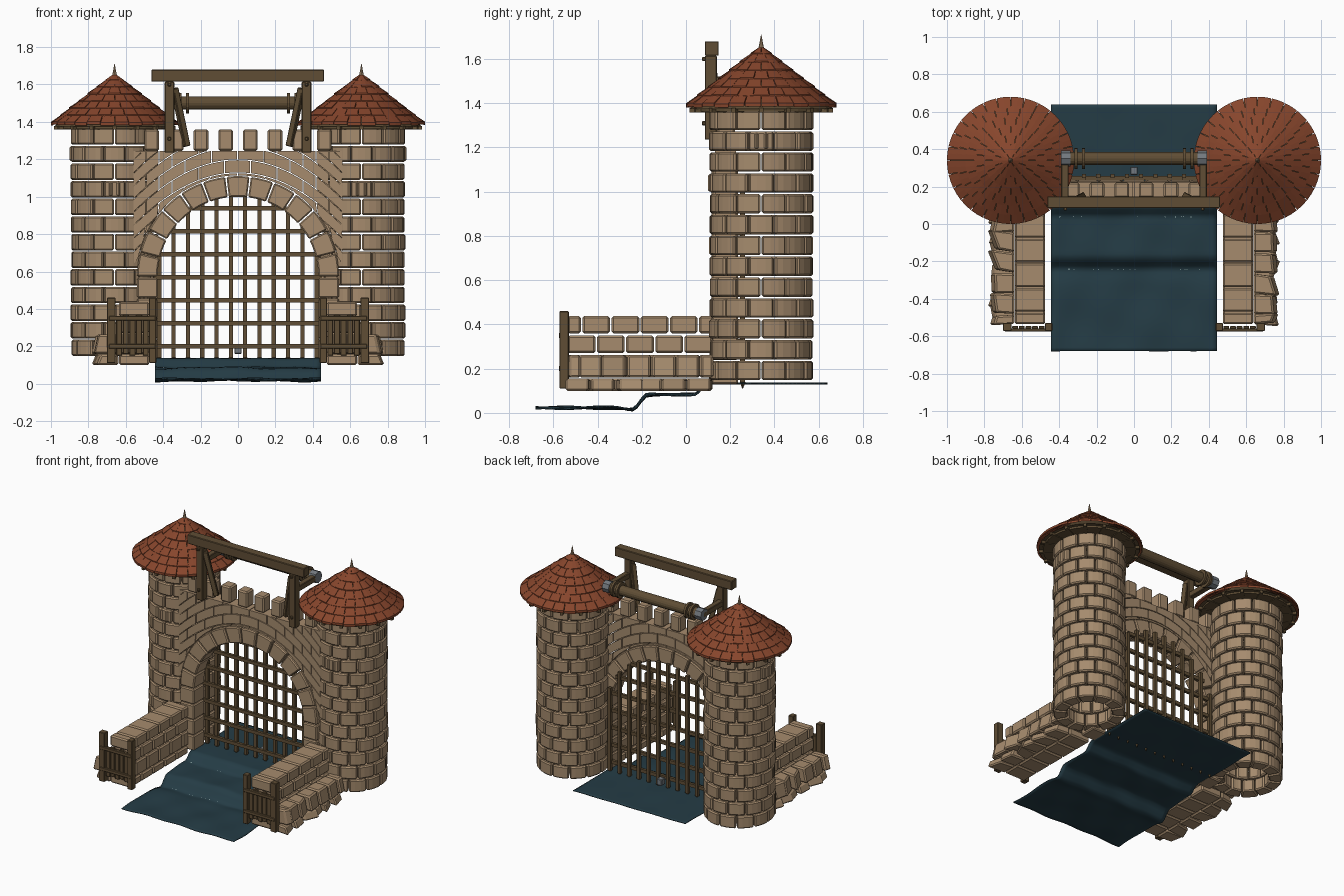
import bpy, bmesh, math, random
from mathutils import Vector, Matrix
from math import sin, cos, pi, hypot

random.seed(4)
cube = bpy.data.objects.get("Cube")
if cube:
    bpy.data.objects.remove(cube, do_unlink=True)


def material(name, rgb):
    m = bpy.data.materials.new(name)
    m.use_nodes = True
    m.diffuse_color = (*rgb, 1)
    bsdf = next(n for n in m.node_tree.nodes if n.type == 'BSDF_PRINCIPLED')
    bsdf.inputs["Base Color"].default_value = (*rgb, 1)
    bsdf.inputs["Roughness"].default_value = 0.9
    return m


STONE = material("sandstone", (0.38, 0.26, 0.155))
TILE = material("clay tile", (0.24, 0.06, 0.025))
WOOD = material("dark wood", (0.115, 0.075, 0.035))
WATER = material("deep water", (0.018, 0.045, 0.06))
FOAM = material("foam", (0.55, 0.72, 0.68))
IRON = material("iron", (0.17, 0.19, 0.21))


def finish(bm, name, mat, bevel=0.0, smooth=False):
    bmesh.ops.remove_doubles(bm, verts=bm.verts, dist=0.0002)
    bmesh.ops.recalc_face_normals(bm, faces=bm.faces)
    me = bpy.data.meshes.new(name)
    bm.to_mesh(me)
    bm.free()
    me.materials.append(mat)
    ob = bpy.data.objects.new(name, me)
    bpy.context.collection.objects.link(ob)
    if bevel:
        mod = ob.modifiers.new("Bevel", 'BEVEL')
        mod.width = bevel
        mod.segments = 1
        mod.limit_method = 'ANGLE'
        mod.angle_limit = 0.7
    if smooth:
        for p in me.polygons:
            p.use_smooth = True
    return ob


def block(bm, f, n=1):
    """Closed block: unit box mapped by f(u, v, w), cut n times along u."""
    rings = [[bm.verts.new(f(i / n, v, w)) for v, w in ((0, 0), (1, 0), (1, 1), (0, 1))]
             for i in range(n + 1)]
    for a, b in zip(rings, rings[1:]):
        for k in range(4):
            bm.faces.new((a[k], a[k - 1], b[k - 1], b[k]))
    bm.faces.new(rings[0])
    bm.faces.new(rings[-1][::-1])


def box(bm, x0, x1, y0, y1, z0, z1):
    block(bm, lambda u, v, w: (x0 + u * (x1 - x0), y0 + v * (y1 - y0), z0 + w * (z1 - z0)))


def beam(bm, a, b, t):
    """Square bar from a to b."""
    a, b = Vector(a), Vector(b)
    q = (b - a).to_track_quat('Z', 'Y')
    block(bm, lambda u, v, w: a.lerp(b, w) + q @ Vector(((u - .5) * t, (v - .5) * t, 0)))


def sector(bm, c, a0, a1, r0, r1, z0, z1, n=3):
    def f(u, v, w):
        a, r = a0 + u * (a1 - a0), r0 + v * (r1 - r0)
        return c[0] + r * cos(a), c[1] + r * sin(a), z0 + w * (z1 - z0)
    block(bm, f, n)


def rod(bm, p, r, r2, length, axis='Z', n=16):
    m = Matrix.Translation(p) @ (Matrix.Rotation(pi / 2, 4, 'Y') if axis == 'X' else Matrix())
    bmesh.ops.create_cone(bm, cap_ends=True, segments=n, radius1=r, radius2=r2,
                          depth=length, matrix=m)


# Round towers, roofs and finials
EAVE, PEAK, RR = 1.385, 1.65, 0.34
for s, side in ((1, "left"), (-1, "right")):
    c = (0.66 * s, 0.34)
    bm = bmesh.new()
    rows, count = 13, 12
    step, h = 2 * pi / count, 1.225 / rows
    for k in range(rows):
        z = 0.148 + k * h
        for i in range(count):
            a = (i + 0.5 * (k % 2)) * step
            sector(bm, c, a + 0.015, a + step - 0.015, 0.145,
                   0.233 + random.uniform(-0.003, 0.004), z, z + h - 0.007)
    # narrow jamb stones beside the arrow slits
    for a, z in ((-pi / 2, 1.0), (0 if s > 0 else pi, 1.19)):
        for d in (-0.13, 0.05):
            sector(bm, c, a + d, a + d + 0.08, 0.2, 0.242, z, z + 0.08, 1)
    finish(bm, side + "_tower_stones", STONE, 0.009)

    bm = bmesh.new()
    rod(bm, (*c, 1.5), 0.325, 0.004, 0.25, n=32)
    rod(bm, (*c, 1.37), 0.3, 0.3, 0.016, n=32)
    for i in range(16):
        a = i * pi / 8
        beam(bm, (c[0] + .2 * cos(a), c[1] + .2 * sin(a), 1.368),
             (c[0] + .325 * cos(a), c[1] + .325 * sin(a), 1.368), 0.02)
    finish(bm, side + "_roof_frame", WOOD)

    bm = bmesh.new()
    courses = 7
    for k in range(courses):
        r1 = RR * (1 - k / courses)
        r0 = max(r1 - RR / courses - 0.012, 0.003)
        n = (28, 25, 22, 18, 14, 10, 6)[k]
        for i in range(n):
            a0 = (i + 0.5 * (k % 2)) * 2 * pi / n
            lift = random.uniform(0.002, 0.008)

            def tile(u, v, w):
                r = r0 + v * (r1 - r0)
                a = a0 + (0.02 + u * 0.96) * 2 * pi / n
                z = PEAK - (PEAK - EAVE) * r / RR + v * lift + (w - 0.4) * 0.016
                return c[0] + r * cos(a), c[1] + r * sin(a), z
            block(bm, tile, 2)
    finish(bm, side + "_roof_tiles", TILE)

    bm = bmesh.new()
    rod(bm, (*c, 1.675), 0.014, 0.001, 0.07, n=8)
    finish(bm, side + "_roof_finial", STONE)

# Gate arch: voussoirs and jambs
CZ, RI, RO = 0.57, 0.43, 0.54
bm = bmesh.new()
N = 13
for i in range(N):
    def voussoir(u, v, w):
        a = pi * (i + 0.03 + u * 0.94) / N
        r = RI + v * (RO - RI)
        return r * cos(a), 0.115 + w * 0.12, CZ + r * sin(a)
    block(bm, voussoir, 3)
for s in (1, -1):
    for k in range(4):
        box(bm, s * RI, s * RO, 0.115, 0.235, 0.13 + k * 0.11, 0.235 + k * 0.11)
finish(bm, "arch_stones", STONE, 0.007)

# Wall above the arch, in sagging courses trimmed to the arch and the wall top
bm = bmesh.new()
H, TOP, cols = 0.07, 1.245, 8
W = 1.12 / cols
for k in range(14):
    for j in range(-1, cols):
        xa = max(-0.56 + (j + 0.5 * (k % 2)) * W, -0.56)
        xb = min(-0.56 + (j + 1 + 0.5 * (k % 2)) * W - 0.005, 0.56)

        def course(u, v, w):
            x = xa + u * (xb - xa)
            z = 0.64 + k * H + w * (H - 0.005) - 0.9 * x * x
            d = hypot(x, z - CZ)
            if d < RO + 0.004 and z > CZ:
                x, z = x * (RO + 0.004) / d, CZ + (z - CZ) * (RO + 0.004) / d
            return x, 0.13 + v * 0.095, min(z, TOP)
        if xb - xa < 0.02:
            continue
        pts = [course(u, 0, w) for u in (0, 0.5, 1) for w in (0, 1)]
        low = min(p[2] for p in pts)
        if low > TOP - 0.012 or low < CZ:
            continue
        if max(hypot(p[0], p[2] - CZ) for p in pts) < RO + 0.012:
            continue
        block(bm, course, 4)
finish(bm, "wall_stones", STONE)

bm = bmesh.new()
for i in range(8):
    x = (i - 3.5) * 0.132
    box(bm, x - 0.039, x + 0.039, 0.14, 0.222, TOP, 1.36)
finish(bm, "merlons", STONE, 0.009)

# Portcullis, rounded to fit behind the arch
bm = bmesh.new()
for i in range(12):
    x = (i - 5.5) * 0.0765
    top = CZ + math.sqrt(max(0.45 ** 2 - x * x, 0))
    box(bm, x - 0.011, x + 0.011, 0.245, 0.267, 0.14, top)
    rod(bm, (x, 0.256, 0.125), 0.002, 0.013, 0.03, n=4)
for k in range(7):
    z = 0.2 + k * 0.123
    half = math.sqrt(0.45 ** 2 - max(z - CZ, 0) ** 2)
    box(bm, -half, half, 0.236, 0.256, z - 0.012, z + 0.012)
finish(bm, "portcullis", WOOD)
bm = bmesh.new()
box(bm, -0.02, 0.02, 0.262, 0.305, 0.16, 0.205)
finish(bm, "portcullis_lock", IRON, 0.004)

# Hoist frame with winding drum
bm = bmesh.new()
box(bm, -0.463, 0.46, 0.085, 0.148, 1.615, 1.68)
for s in (1, -1):
    box(bm, s * 0.34, s * 0.392, 0.085, 0.14, 1.235, 1.615)
    beam(bm, (s * 0.34, 0.115, 1.58), (s * 0.275, 0.15, 1.27), 0.034)
    box(bm, s * 0.35, s * 0.39, 0.13, 0.36, 1.48, 1.52)
    for z in (1.31, 1.6):
        box(bm, s * 0.358, s * 0.376, 0.072, 0.09, z - 0.01, z + 0.01)
finish(bm, "hoist_frame", WOOD, 0.004)
bm = bmesh.new()
rod(bm, (0, 0.35, 1.5), 0.035, 0.035, 0.7, 'X')
for s in (1, -1):
    for x in (0.27, 0.31):
        rod(bm, (s * x, 0.35, 1.5), 0.055, 0.055, 0.016, 'X')
finish(bm, "hoist_drum", WOOD)
bm = bmesh.new()
for s in (1, -1):
    rod(bm, (s * 0.365, 0.35, 1.5), 0.042, 0.042, 0.05, 'X', 8)
finish(bm, "drum_caps", IRON)

# Stepped bank walls and their end fences
for s, side in ((1, "left"), (-1, "right")):
    bm = bmesh.new()

    def course_row(x0, x1, z0, z1, n, shift, skew):
        length = 0.66 / n
        for i in range(n + 1):
            y0 = max(-0.535 + (i - shift) * length, -0.535)
            y1 = min(-0.535 + (i + 1 - shift) * length - 0.006, 0.125)
            if y1 - y0 < 0.02:
                continue
            t = random.uniform(-skew, skew)
            block(bm, lambda u, v, w: (s * (x0 + u * (x1 - x0 + t * (v - 0.5) - skew * w * 0.5)),
                                       y0 + v * (y1 - y0) + 0.4 * t * u, z0 + w * (z1 - z0)))
    for k, (z0, z1) in enumerate(((0.1, 0.155), (0.16, 0.262), (0.27, 0.35), (0.36, 0.437))):
        course_row(0.475, 0.637, z0, z1, 5, 0.5 * (k % 2), 0)
        if k < 2:
            course_row(0.64, 0.765, z0, z1, 6, 0.5 * (k % 2), 0.045)
    finish(bm, side + "_bank_wall", STONE, 0.009)

    bm = bmesh.new()
    for x0, x1 in ((0.437, 0.475), (0.655, 0.7)):
        box(bm, s * x0, s * x1, -0.572, -0.53, 0.11, 0.46)
    for i in range(5):
        x = 0.478 + i * 0.0355
        box(bm, s * x, s * (x + 0.031), -0.56, -0.545, 0.15 + 0.008 * (i % 2), 0.36 + 0.01 * (i % 2))
    for z in (0.2, 0.35):
        box(bm, s * 0.44, s * 0.69, -0.575, -0.558, z - 0.012, z + 0.012)
    finish(bm, side + "_end_fence", WOOD, 0.003)


# Stream falling in two steps
def ramp(y, a, b):
    t = min(max((y - a) / (b - a), 0), 1)
    return t * t * (3 - 2 * t)


def level(x, y):
    wave = 0.005 * sin(9 * x + 5 * y) * cos(17 * y) + 0.003 * sin(23 * x - 11 * y)
    calm = 1 - 0.7 * ramp(y, 0.0, 0.15)
    return (0.02 + 0.06 * ramp(y, -0.24, -0.17) + 0.05 * ramp(y, 0.04, 0.1)
            - 0.008 * math.exp(-((y + 0.25) / 0.04) ** 2) + wave * calm)


bm = bmesh.new()
bmesh.ops.create_grid(bm, x_segments=32, y_segments=66, size=1)
for v in bm.verts:
    x, y = v.co.x * 0.443, -0.02 + v.co.y * 0.66
    v.co = x, y, level(x, y)
water = finish(bm, "stream", WATER, smooth=True)
mod = water.modifiers.new("Thickness", 'SOLIDIFY')
mod.thickness = 0.006

# Foam flecks on the falls
bm = bmesh.new()
for crest in (0.085, -0.185):
    for i in range(190):
        near = i < 120
        x = random.uniform(-0.4, 0.4)
        y = crest - (random.uniform(0, 0.03) if near else random.uniform(0.03, 0.16))
        ang = -pi / 2 + random.uniform(-0.15, 0.15) * (1 if near else 8)
        size = random.uniform(0.015, 0.04) if near else random.uniform(0.01, 0.022)
        d, e = Vector((cos(ang), sin(ang))), Vector((-sin(ang), cos(ang))) * 0.0025
        left, right = [], []
        for t in (0, 0.5, 1):
            p = Vector((x, y)) + d * size * t
            for row, q in ((left, p + e), (right, p - e)):
                row.append(bm.verts.new((q.x, q.y, level(q.x, q.y) + 0.005)))
        for t in (0, 1):
            bm.faces.new((left[t], right[t], right[t + 1], left[t + 1]))
finish(bm, "foam_flecks", FOAM)
